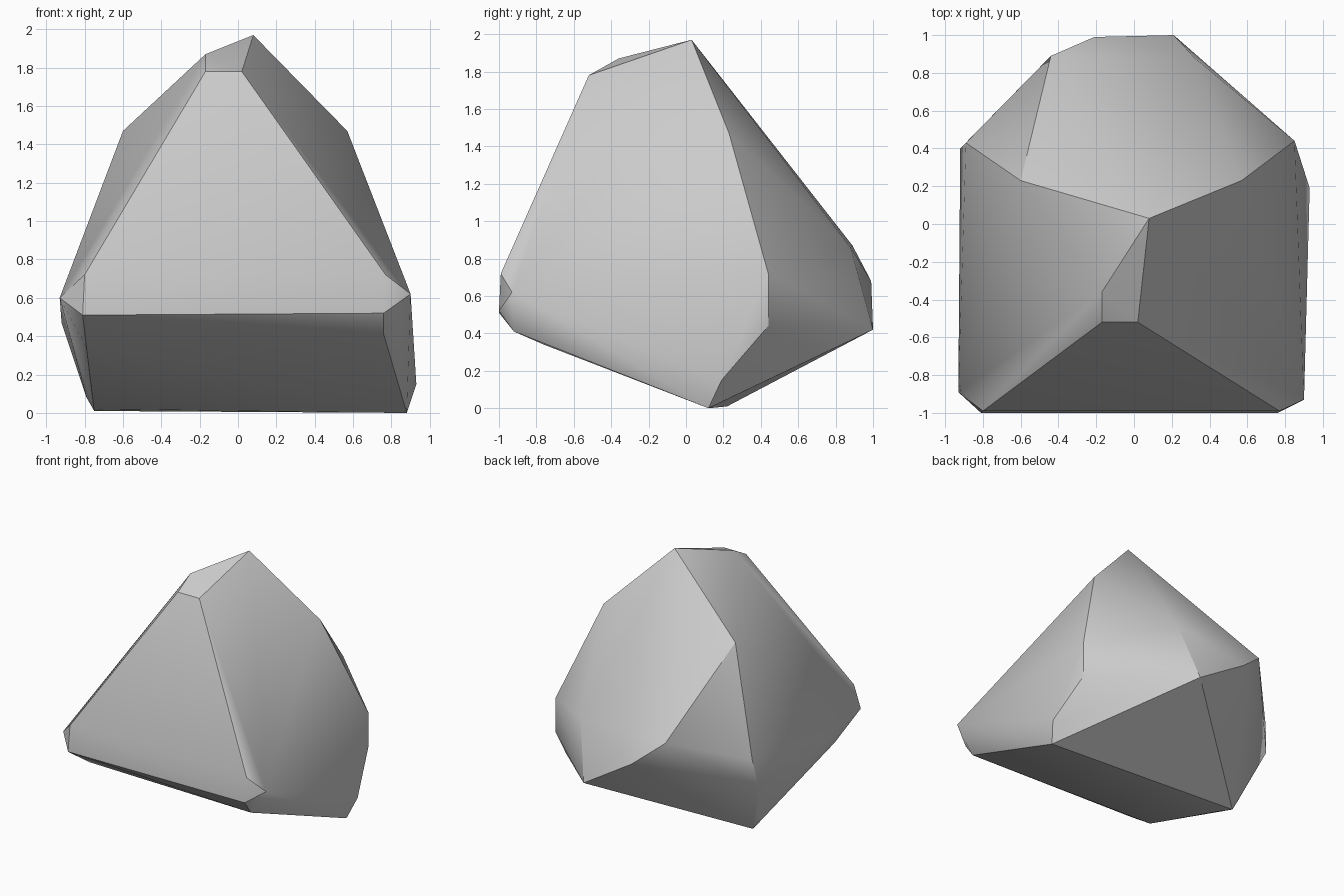
import bpy
import bmesh
import math

if "Cube" in bpy.data.objects:
    bpy.data.objects.remove(bpy.data.objects["Cube"], do_unlink=True)

# Plain stone colour
stone = bpy.data.materials.new("stone_grey")
stone.use_nodes = True
colour = (0.6, 0.6, 0.6, 1)
stone.diffuse_color = colour
bsdf = next(n for n in stone.node_tree.nodes if n.type == "BSDF_PRINCIPLED")
bsdf.inputs["Base Color"].default_value = colour
bsdf.inputs["Roughness"].default_value = 0.9

# Corners of the chipped boulder, grouped by region
peak = [(.08, .03, 1.97), (-.17, -.36, 1.87), (-.17, -.52, 1.78), (.02, -.52, 1.78)]
shoulders = [(-.6, .23, 1.47), (.57, .23, 1.47)]
front_lip = [(.77, -.99, .72), (-.8, -.99, .72), (.9, -.93, .62), (-.93, -.89, .6),
             (-.81, -1, .51), (.76, -1, .52), (.76, -.92, .41), (-.79, -.76, .34)]
right_side = [(.85, .44, .72), (.85, .44, .44), (.93, .19, .15)]
left_side = [(-.89, .43, .68), (-.92, .4, .47), (-.79, .22, .08)]
back = [(.32, .88, .86), (-.44, .89, .87), (-.21, .99, .68), (.21, 1, .42)]
underside = [(.88, .12, 0), (-.7, .12, .02), (-.75, .22, .01)]

# Wrap the corners in a convex hull
bm = bmesh.new()
for p in peak + shoulders + front_lip + right_side + left_side + back + underside:
    bm.verts.new(p)
hull = bmesh.ops.convex_hull(bm, input=bm.verts)
loose = [v for v in bm.verts if not v.link_faces]
bmesh.ops.delete(bm, geom=loose, context="VERTS")
bmesh.ops.recalc_face_normals(bm, faces=bm.faces)

mesh = bpy.data.meshes.new("boulder")
bm.to_mesh(mesh)
bm.free()
mesh.materials.append(stone)
boulder = bpy.data.objects.new("boulder", mesh)
bpy.context.collection.objects.link(boulder)

# Soft shading within each chipped face, crisp edges between them
bpy.context.view_layer.objects.active = boulder
boulder.select_set(True)
bpy.ops.object.shade_smooth_by_angle(angle=math.radians(30))
